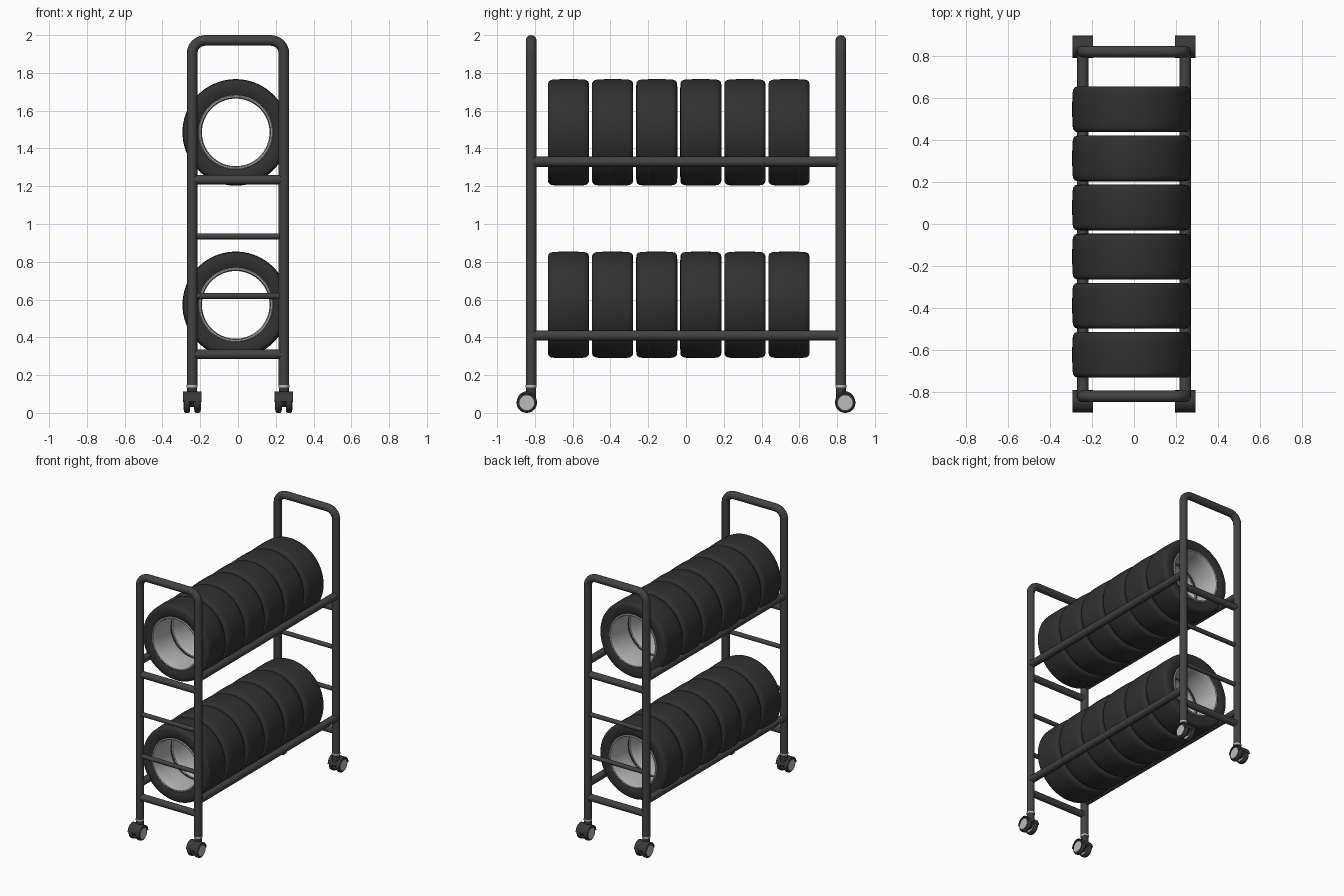
import bpy, bmesh, math
from mathutils import Vector, Matrix

if "Cube" in bpy.data.objects:
    bpy.data.objects.remove(bpy.data.objects["Cube"])


def material(name, v):
    m = bpy.data.materials.new(name)
    m.diffuse_color = (v, v, v, 1)
    m.use_nodes = True
    m.node_tree.nodes["Principled BSDF"].inputs["Base Color"].default_value = m.diffuse_color
    return m


FRAME = material("dark_steel", 0.055)
RUBBER = material("rubber", 0.03)
RIM = material("light_metal", 0.5)
PLASTIC = material("dark_plastic", 0.04)


def add(name, mesh, loc=(0, 0, 0)):
    ob = bpy.data.objects.new(name, mesh)
    ob.location = loc
    bpy.context.collection.objects.link(ob)
    return ob


def finish(mesh, mat, angle=35):
    mesh.materials.append(mat)
    for p in mesh.polygons:
        p.use_smooth = True
    mesh.set_sharp_from_angle(angle=math.radians(angle))
    return mesh


def from_bm(name, bm, mat, angle=35):
    bmesh.ops.recalc_face_normals(bm, faces=bm.faces)
    mesh = bpy.data.meshes.new(name)
    bm.to_mesh(mesh)
    bm.free()
    return finish(mesh, mat, angle)


def ring(name, half, mat, segs=64):
    """Turn a half profile of (radius, y), mirrored in y, around the y axis."""
    prof = half + [(r, -y) for r, y in reversed(half)]
    bm = bmesh.new()
    rows = []
    for i in range(segs):
        a = 2 * math.pi * i / segs
        rows.append([bm.verts.new((r * math.cos(a), y, r * math.sin(a))) for r, y in prof])
    n = len(prof)
    for i in range(segs):
        p, q = rows[i], rows[(i + 1) % segs]
        for j in range(n):
            k = (j + 1) % n
            bm.faces.new((p[j], p[k], q[k], q[j]))
    return from_bm(name, bm, mat)


def cylinder(name, a, b, r, mat, segs=24):
    a, b = Vector(a), Vector(b)
    d = b - a
    mtx = Matrix.Translation((a + b) / 2) @ d.to_track_quat('Z', 'Y').to_matrix().to_4x4()
    bm = bmesh.new()
    bmesh.ops.create_cone(bm, cap_ends=True, segments=segs, radius1=r, radius2=r,
                          depth=d.length, matrix=mtx)
    return add(name, from_bm(name, bm, mat))


def extrude_x(name, pts, x0, x1, mat):
    """Extrude an outline of (y, z) points along x."""
    bm = bmesh.new()
    f = bm.faces.new([bm.verts.new((x0, y, z)) for y, z in pts])
    ext = bmesh.ops.extrude_face_region(bm, geom=[f])["geom"]
    bmesh.ops.translate(bm, vec=(x1 - x0, 0, 0),
                        verts=[v for v in ext if isinstance(v, bmesh.types.BMVert)])
    return add(name, from_bm(name, bm, mat))


PX, PY, TUBE = 0.243, 0.82, 0.028

# bent end frames
path = [(-PX, 0.145)]
R, top = 0.07, 2.0 - TUBE
for sx, start in ((-1, 180), (1, 90)):
    for i in range(9):
        a = math.radians(start - 90 * i / 8)
        path.append((sx * (PX - R) + R * math.cos(a), top - R + R * math.sin(a)))
path.append((PX, 0.145))
curve = bpy.data.curves.new("frame_path", 'CURVE')
curve.dimensions = '3D'
curve.bevel_depth = TUBE
curve.bevel_resolution = 5
curve.use_fill_caps = True
sp = curve.splines.new('POLY')
sp.points.add(len(path) - 1)
for p, (x, z) in zip(sp.points, path):
    p.co = (x, 0, z, 1)
tmp = add("frame_path", curve)
bpy.context.view_layer.update()
frame_mesh = bpy.data.meshes.new_from_object(
    tmp.evaluated_get(bpy.context.evaluated_depsgraph_get()))
bpy.data.objects.remove(tmp)
frame_mesh.materials.clear()
finish(frame_mesh, FRAME)

for end, y in (("front", -PY), ("back", PY)):
    add(end + "_frame", frame_mesh, (0, y, 0))
    # ladder rungs
    for z, r in ((0.31, 0.025), (0.62, 0.016), (0.935, 0.016), (1.235, 0.025)):
        cylinder(end + "_rung", (-PX, y, z), (PX, y, z), r, FRAME)

# long rails carrying the tyres
for x in (-PX, PX):
    for z in (0.41, 1.33):
        cylinder("tyre_rail", (x, -PY, z), (x, PY, z), 0.027, FRAME)

# tyres with open rims
tyre = ring("tyre", [(0.193, 0.09), (0.197, 0.099), (0.215, 0.106), (0.235, 0.109),
                     (0.260, 0.108), (0.270, 0.104), (0.277, 0.094), (0.280, 0.08),
                     (0.282, 0.03)], RUBBER, 72)
rim = ring("rim", [(0.196, 0.09), (0.197, 0.102), (0.192, 0.106), (0.185, 0.105),
                   (0.182, 0.09), (0.179, 0.06)], RIM, 72)
for level, z in (("lower", 0.572), ("upper", 1.485)):
    for i in range(6):
        loc = (-0.012, -0.622 + 0.2335 * i, z)
        add(level + "_tyre", tyre, loc)
        add(level + "_rim", rim, loc)

# twin-wheel casters
WZ, WR = 0.054, 0.05
wheel = ring("caster_wheel", [(0.006, 0.016), (0.044, 0.016), (0.049, 0.011), (WR, 0.006)],
             PLASTIC, 32)
for x in (-PX, PX):
    for s in (-1, 1):
        cy = s * 0.843
        py = s * PY
        for side in (-1, 1):
            w = add("caster_wheel", wheel, (x + side * 0.028, cy, WZ))
            w.rotation_euler = (0, 0, math.pi / 2)
            cylinder("caster_hub", (x + side * 0.010, cy, WZ), (x + side * 0.046, cy, WZ),
                     0.039, RIM)
        # arched hood
        arc = [math.radians(5 + 170 * i / 14) for i in range(15)]
        hood = [(cy + 0.054 * math.cos(a), WZ + 0.060 * math.sin(a)) for a in arc]
        hood += [(cy + 0.050 * math.cos(a), WZ + 0.051 * math.sin(a)) for a in reversed(arc)]
        extrude_x("caster_hood", hood, x - 0.049, x + 0.049, PLASTIC)
        # centre web between the wheels
        web = [(cy + 0.05 * math.cos(a), WZ + 0.055 * math.sin(a)) for a in arc]
        extrude_x("caster_web", web + [(cy - 0.02, 0.03), (cy + 0.02, 0.03)],
                  x - 0.010, x + 0.010, PLASTIC)
        cylinder("caster_socket", (x, py, 0.07), (x, py, 0.135), 0.027, PLASTIC)
        cylinder("caster_collar", (x, py, 0.135), (x, py, 0.148), 0.0285, RIM)

# drop the wheels exactly onto the ground
for ob in bpy.data.objects:
    if ob.name.startswith("caster_wheel"):
        ob.scale = (WZ / WR, 1, WZ / WR)
